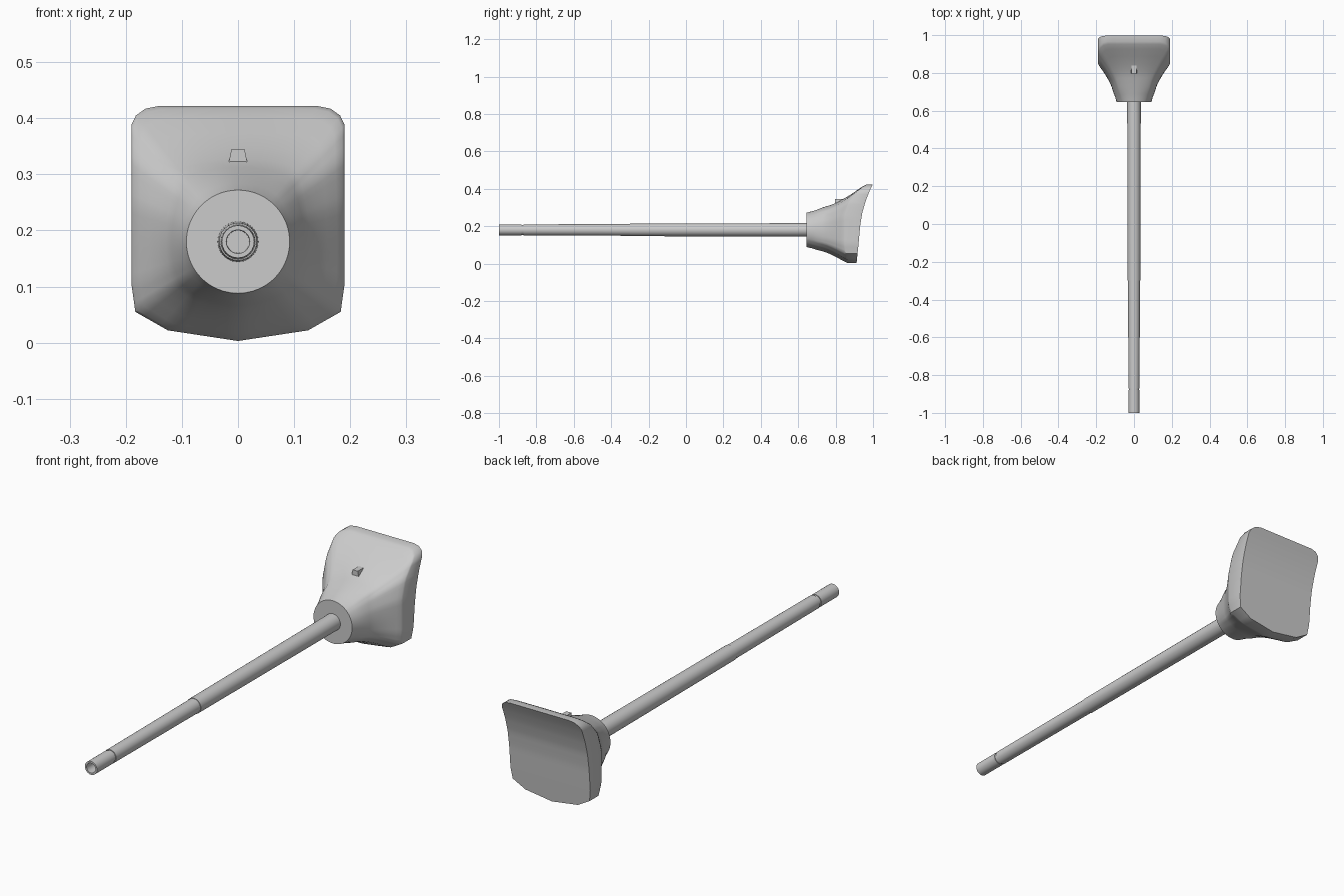
import bpy, bmesh, math

if "Cube" in bpy.data.objects:
    bpy.data.objects.remove(bpy.data.objects["Cube"])

AXIS_Z = 0.18
grey = bpy.data.materials.new("plain_grey")
grey.diffuse_color = (0.6, 0.6, 0.6, 1)
grey.use_nodes = True
grey.node_tree.nodes["Principled BSDF"].inputs["Base Color"].default_value = grey.diffuse_color


def finish(name, bm, angle):
    bmesh.ops.remove_doubles(bm, verts=bm.verts, dist=1e-5)
    bmesh.ops.recalc_face_normals(bm, faces=bm.faces)
    me = bpy.data.meshes.new(name)
    bm.to_mesh(me)
    bm.free()
    ob = bpy.data.objects.new(name, me)
    bpy.context.collection.objects.link(ob)
    me.materials.append(grey)
    bpy.ops.object.select_all(action='DESELECT')
    ob.select_set(True)
    bpy.context.view_layer.objects.active = ob
    bpy.ops.object.shade_smooth_by_angle(angle=math.radians(angle))
    return ob


def interp(table, v):
    if v <= table[0][0]:
        return table[0][1]
    for (a, fa), (b, fb) in zip(table, table[1:]):
        if v <= b:
            return fa + (fb - fa) * (v - a) / (b - a)
    return table[-1][1]


# barrel: lathed profile (y, radius) with a hollow muzzle and a groove
profile = [(-0.92, 0), (-0.92, 0.02), (-1, 0.021), (-1, 0.029), (-0.88, 0.029),
           (-0.88, 0.0265), (-0.87, 0.0265), (-0.87, 0.0295), (-0.3, 0.0315),
           (-0.3, 0.0335), (0.63, 0.036), (0.66, 0.0365)]
bm = bmesh.new()
SIDES = 24
rings = [[bm.verts.new((r * math.cos(k * math.tau / SIDES), y,
                        AXIS_Z + r * math.sin(k * math.tau / SIDES)))
          for k in range(SIDES)] for y, r in profile[1:]]
bm.faces.new(rings[0])
for a, b in zip(rings, rings[1:]):
    for k in range(SIDES):
        n = (k + 1) % SIDES
        bm.faces.new((a[k], a[n], b[n], b[k]))
finish("barrel", bm, 35)

# mantlet: loft from a round collar to a shield outline with a curved back
corners = [(0, 0.422), (0.14, 0.422), (0.165, 0.417), (0.182, 0.405), (0.19, 0.388),
           (0.19, 0.105), (0.183, 0.055), (0.125, 0.022), (0, 0.003)]
steps = [6, 1, 1, 1, 16, 3, 4, 5]
half = []
for (p, q), n in zip(zip(corners, corners[1:]), steps):
    half += [(p[0] + (q[0] - p[0]) * i / n, p[1] + (q[1] - p[1]) * i / n) for i in range(n)]
half.append(corners[-1])
outline = half + [(-x, z) for x, z in half[-2:0:-1]]
back_y = [(0.003, 0.912), (0.1, 0.922), (0.2, 0.931), (0.27, 0.942),
          (0.33, 0.959), (0.38, 0.978), (0.422, 0.998)]
rim_y = [(0.003, 0.865), (0.1, 0.85), (0.25, 0.85), (0.33, 0.875),
         (0.39, 0.925), (0.422, 0.965)]
flare = [(0, 0), (0.14, 0.08), (0.27, 0.19), (0.4, 0.27), (0.51, 0.37), (0.63, 0.51),
         (0.76, 0.68), (0.88, 0.86), (0.96, 0.965), (1, 1)]
FRONT, COLLAR = 0.645, 0.092
bm = bmesh.new()
rings = []
for t, s in flare:
    ring = []
    for x, z in outline:
        d = math.hypot(x, z - AXIS_Z)
        cx, cz = COLLAR * x / d, AXIS_Z + COLLAR * (z - AXIS_Z) / d
        y = FRONT + (interp(rim_y, z) - FRONT) * t
        ring.append(bm.verts.new((cx + (x - cx) * s, y, cz + (z - cz) * s)))
    rings.append(ring)
rings.append([bm.verts.new((x, interp(back_y, z), z)) for x, z in outline])
N = len(outline)
for a, b in zip(rings, rings[1:]):
    for k in range(N):
        n = (k + 1) % N
        bm.faces.new((a[k], a[n], b[n], b[k]))
bm.faces.new(rings[0])
# back sheet: strips from side to side
back = rings[-1]
for k in range(len(half) - 1):
    quad = [back[k], back[k + 1], back[-k - 1], back[-k] if k else back[0]]
    if k == len(half) - 2:
        quad = [back[k], back[k + 1], back[-k]]
    elif k == 0:
        quad = [back[0], back[1], back[-1]]
    bm.faces.new(quad)
finish("mantlet", bm, 40)

# small sight block on top of the mantlet
bm = bmesh.new()
section = [(-0.017, 0.318), (0.017, 0.318), (0.012, 0.344), (-0.012, 0.344)]
ends = [[bm.verts.new((x, y, z)) for x, z in section] for y in (0.797, 0.86)]
for e in ends:
    bm.faces.new(e)
for k in range(4):
    n = (k + 1) % 4
    bm.faces.new((ends[0][k], ends[0][n], ends[1][n], ends[1][k]))
finish("sight_block", bm, 30)
